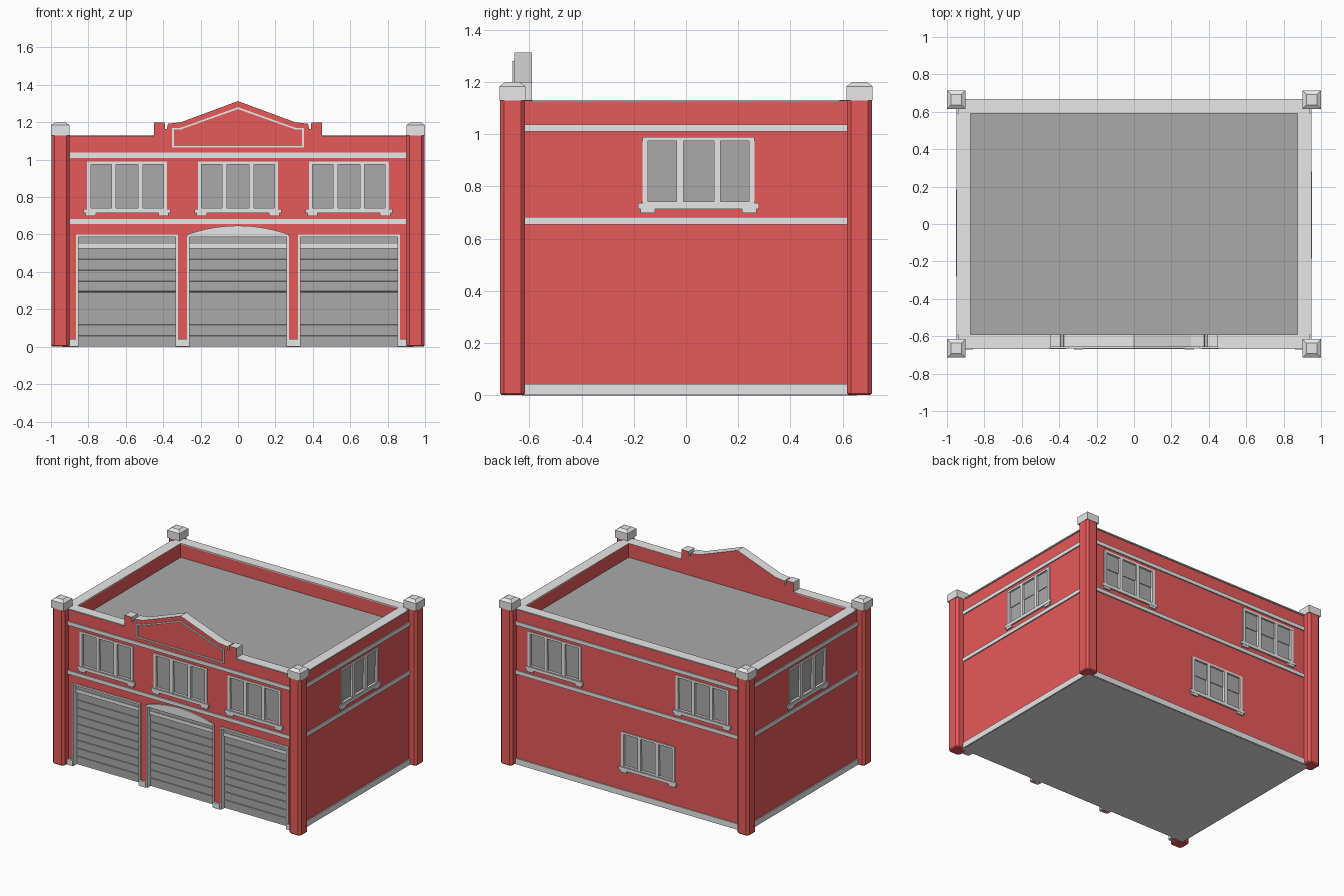
import bpy, bmesh, math
from mathutils import Matrix, Vector

if "Cube" in bpy.data.objects:
    bpy.data.objects.remove(bpy.data.objects["Cube"])


def material(name, rgb):
    m = bpy.data.materials.new(name)
    m.diffuse_color = (*rgb, 1)
    m.use_nodes = True
    m.node_tree.nodes["Principled BSDF"].inputs["Base Color"].default_value = m.diffuse_color
    return m


RED = material("red brick", (0.8, 0.1, 0.1))
LIGHT = material("light grey trim", (0.8, 0.8, 0.8))
DARK = material("mid grey", (0.4, 0.4, 0.4))

WX, WY, T, TOP = 0.941, 0.658, 0.068, 1.13    # wall half sizes, thickness, height
DOORS = (-0.593, 0, 0.593)
DH = 0.272                                    # door half width


def finish(name, bm, mats, matrix=Matrix()):
    bmesh.ops.recalc_face_normals(bm, faces=bm.faces)
    bm.transform(matrix)
    me = bpy.data.meshes.new(name)
    bm.to_mesh(me)
    bm.free()
    for m in mats:
        me.materials.append(m)
    ob = bpy.data.objects.new(name, me)
    bpy.context.collection.objects.link(ob)
    return ob


def add_box(bm, x0, x1, y0, y1, z0, z1):
    m = Matrix.Translation(((x0 + x1) / 2, (y0 + y1) / 2, (z0 + z1) / 2))
    m = m @ Matrix.Diagonal((x1 - x0, y1 - y0, z1 - z0, 1))
    return bmesh.ops.create_cube(bm, size=1, matrix=m)


def boxes(name, items, mat, matrix=Matrix()):
    bm = bmesh.new()
    for b in items:
        add_box(bm, *b)
    return finish(name, bm, [mat], matrix)


def extrude(bm, pts, vec):
    """Extrude a closed outline of 3D points along vec."""
    f = bm.faces.new([bm.verts.new(p) for p in pts])
    r = bmesh.ops.extrude_face_region(bm, geom=[f])
    vs = [v for v in r["geom"] if isinstance(v, bmesh.types.BMVert)]
    bmesh.ops.translate(bm, verts=vs, vec=vec)


def slab(bm, pts, y0, y1):
    """Extrude an x/z outline from y0 to y1."""
    extrude(bm, [(x, y0, z) for x, z in pts], (0, y1 - y0, 0))


def side(angle, dist):
    """Local frame of one wall: x along it, -y outward, y = 0 on its face."""
    return Matrix.Rotation(math.radians(angle), 4, 'Z') @ Matrix.Translation((0, -dist, 0))


FRONT, RIGHT, BACK, LEFT = side(0, WY), side(90, WX), side(180, WY), side(270, WX)

# front wall with door openings and stepped gable
pts = [(-WX, 0)]
for c in DOORS:
    pts += [(c - DH, 0), (c - DH, 0.595), (c + DH, 0.595), (c + DH, 0)]
half = [(WX, TOP), (0.45, TOP), (0.45, 1.2), (0.392, 1.2), (0.39, 1.165),
        (0.38, 1.165), (0.375, 1.192), (0.305, 1.2)]
pts += [(WX, 0)] + half + [(0, 1.313)] + [(-x, z) for x, z in reversed(half)]
bm = bmesh.new()
slab(bm, pts, 0, T)
walls = {"front": finish("front_wall", bm, [RED, LIGHT], FRONT)}

# plain side and back walls
walls["back"] = boxes("back_wall", [(-WX, WX, 0, T, 0, TOP)], RED, BACK)
s = WY - T
walls["right"] = boxes("right_wall", [(-s, s, 0, T, 0, TOP)], RED, RIGHT)
walls["left"] = boxes("left_wall", [(-s, s, 0, T, 0, TOP)], RED, LEFT)
for k in ("back", "right", "left"):
    walls[k].data.materials.append(LIGHT)


# triple windows, each set into a cut opening
def window(wall, matrix, u, dz=0):
    m = matrix @ Matrix.Translation((u, 0, dz))
    cutter = boxes("window_cutter", [(-0.21, 0.21, -0.1, 0.03, 0.72, 0.985)], RED, m)
    cutter.hide_render = True
    mod = wall.modifiers.new("opening", 'BOOLEAN')
    mod.operation, mod.solver, mod.object = 'DIFFERENCE', 'EXACT', cutter
    bpy.context.view_layer.objects.active = wall
    bpy.ops.object.modifier_apply(modifier=mod.name)
    bpy.data.objects.remove(cutter)
    frame = [(-0.214, 0.214, -0.006, 0.03, 0.975, 0.99),
             (-0.214, 0.214, -0.006, 0.03, 0.715, 0.742)]
    for x, w in ((-0.204, 0.01), (-0.0715, 0.013), (0.0715, 0.013), (0.204, 0.01)):
        frame.append((x - w, x + w, -0.0055, 0.03, 0.73, 0.98))
    boxes("window_frame", frame, LIGHT, m)
    boxes("window_glass", [(-0.205, 0.205, 0.012, 0.029, 0.73, 0.98),
                           (-0.205, 0.205, 0.008, 0.012, 0.86, 0.98)], DARK, m)
    boxes("window_sill", [(-0.232, 0.232, -0.011, 0.01, 0.714, 0.736),
                          (-0.222, -0.167, -0.009, 0.01, 0.698, 0.714),
                          (0.167, 0.222, -0.009, 0.01, 0.698, 0.714)], LIGHT, m)


for c in DOORS:
    window(walls["front"], FRONT, c)
for u, dz in ((-0.593, 0), (0.593, 0), (0.158, -0.527)):
    window(walls["back"], BACK, u, dz)
window(walls["right"], RIGHT, 0.048)
window(walls["left"], LEFT, 0.048)

# light coping: every upward or end face above the wall tops
for w in walls.values():
    for p in w.data.polygons:
        across = p.normal.x if abs(p.normal.x) > 0.5 and w.name == "front_wall" else p.normal.z
        p.material_index = int(p.center.z > 1.12 and abs(across) > 0.3)

# thin overhanging coping plates on the parapet
O = 0.009
for name, m, spans in (("front", FRONT, ((-0.93, -0.45), (0.45, 0.93))),
                       ("back", BACK, ((-0.93, 0.93),)),
                       ("right", RIGHT, ((-s, s),)), ("left", LEFT, ((-s, s),))):
    boxes(name + "_coping", [(a, b, -O, T, TOP - 0.007, TOP + 0.001) for a, b in spans], LIGHT, m)

# roof and floor
boxes("roof", [(-WX + T, WX - T, -s, s, 1.0, 1.03)], DARK)
boxes("floor", [(-WX + 0.002, WX - 0.002, -WY + 0.03, WY - 0.002, -0.001, 0.012)], LIGHT)

# string courses and plinth
for name, m, w in (("front", FRONT, 0.91), ("back", BACK, 0.91),
                   ("right", RIGHT, 0.63), ("left", LEFT, 0.63)):
    bands = [(-w, w, -0.008, 0.01, 0.655, 0.682), (-w, w, -0.008, 0.01, 1.01, 1.037)]
    if name != "front":
        bands.append((-w, w, -0.007, 0.01, 0, 0.042))
    boxes(name + "_bands", bands, LIGHT, m)
e = DOORS[2] - DH
boxes("door_plinths", [(-0.91, -0.86, -0.014, 0.03, 0, 0.04), (0.86, 0.91, -0.014, 0.03, 0, 0.04),
                       (-e, -DH, -0.014, 0.03, 0, 0.04), (DH, e, -0.014, 0.03, 0, 0.04)],
      LIGHT, FRONT)

# garage doors: shutter with fine grooves, head bar, upper panel and frame
N, Z0, Z1 = 9, 0.005, 0.53
for c in DOORS:
    m = FRONT @ Matrix.Translation((c, 0, 0))
    bm = bmesh.new()
    step = (Z1 - Z0) / N
    prof = [(0.06, Z0)]
    for i in range(N):
        z = Z0 + i * step
        prof += [(0.028, z), (0.028, z + step * 0.9), (0.032, z + step * 0.93),
                 (0.032, z + step * 0.99)]
    prof.append((0.06, Z1))
    extrude(bm, [(-0.265, y, z) for y, z in prof], (0.53, 0, 0))
    finish("garage_door", bm, [DARK], m)
    boxes("door_upper_panel", [(-0.265, 0.265, 0.02, 0.06, 0.55, 0.59)], DARK, m)
    boxes("door_frame", [(-0.273, -0.26, -0.008, 0.06, 0, 0.6), (0.26, 0.273, -0.008, 0.06, 0, 0.6),
                         (-0.272, 0.272, -0.0075, 0.06, 0.586, 0.599),
                         (-0.262, 0.262, 0.016, 0.06, 0.525, 0.55)], LIGHT, m)

# shallow arch over the middle door
arch = [(-0.272, 0.59), (0.272, 0.59)]
arch += [(0.272 - 0.034 * i, 0.6 + 0.047 * (1 - (1 - i / 8) ** 2)) for i in range(17)]
bm = bmesh.new()
slab(bm, arch, -0.009, 0.01)
finish("door_arch", bm, [LIGHT], FRONT)


# raised outline on the gable
def ring(h, apex):
    return h + [(0, apex)] + [(-x, z) for x, z in reversed(h)]


outer = ring([(0.352, 1.064), (0.352, 1.17), (0.308, 1.17)], 1.281)
inner = ring([(0.342, 1.074), (0.342, 1.16), (0.31, 1.16)], 1.27)
bm = bmesh.new()
for i in range(len(outer)):
    j = (i + 1) % len(outer)
    slab(bm, [outer[i], outer[j], inner[j], inner[i]], -0.008, 0.004)
finish("gable_outline", bm, [LIGHT], FRONT)

# chamfered corner pillars with tapered caps
for sx in (-1, 1):
    for sy in (-1, 1):
        m = Matrix.Translation((sx * 0.95, sy * 0.665, 0))
        bm = bmesh.new()
        add_box(bm, -0.048, 0.048, -0.048, 0.048, 0, 1.132)
        bmesh.ops.bevel(bm, geom=[e for e in bm.edges if abs(e.verts[0].co.z - e.verts[1].co.z) > 1],
                        offset=0.016, segments=1, affect='EDGES')
        bmesh.ops.bevel(bm, geom=[e for e in bm.edges if max(v.co.z for v in e.verts) < 0.01],
                        offset=0.007, segments=1, affect='EDGES')
        finish("corner_pillar", bm, [RED], m)
        bm = bmesh.new()
        add_box(bm, -0.05, 0.05, -0.05, 0.05, 1.13, 1.184)
        top = max(bm.faces, key=lambda f: f.calc_center_median().z)
        r = bmesh.ops.extrude_discrete_faces(bm, faces=[top])["faces"][0]
        for v in r.verts:
            v.co = Vector((v.co.x * 0.55, v.co.y * 0.55, 1.2))
        finish("pillar_cap", bm, [LIGHT], m)
